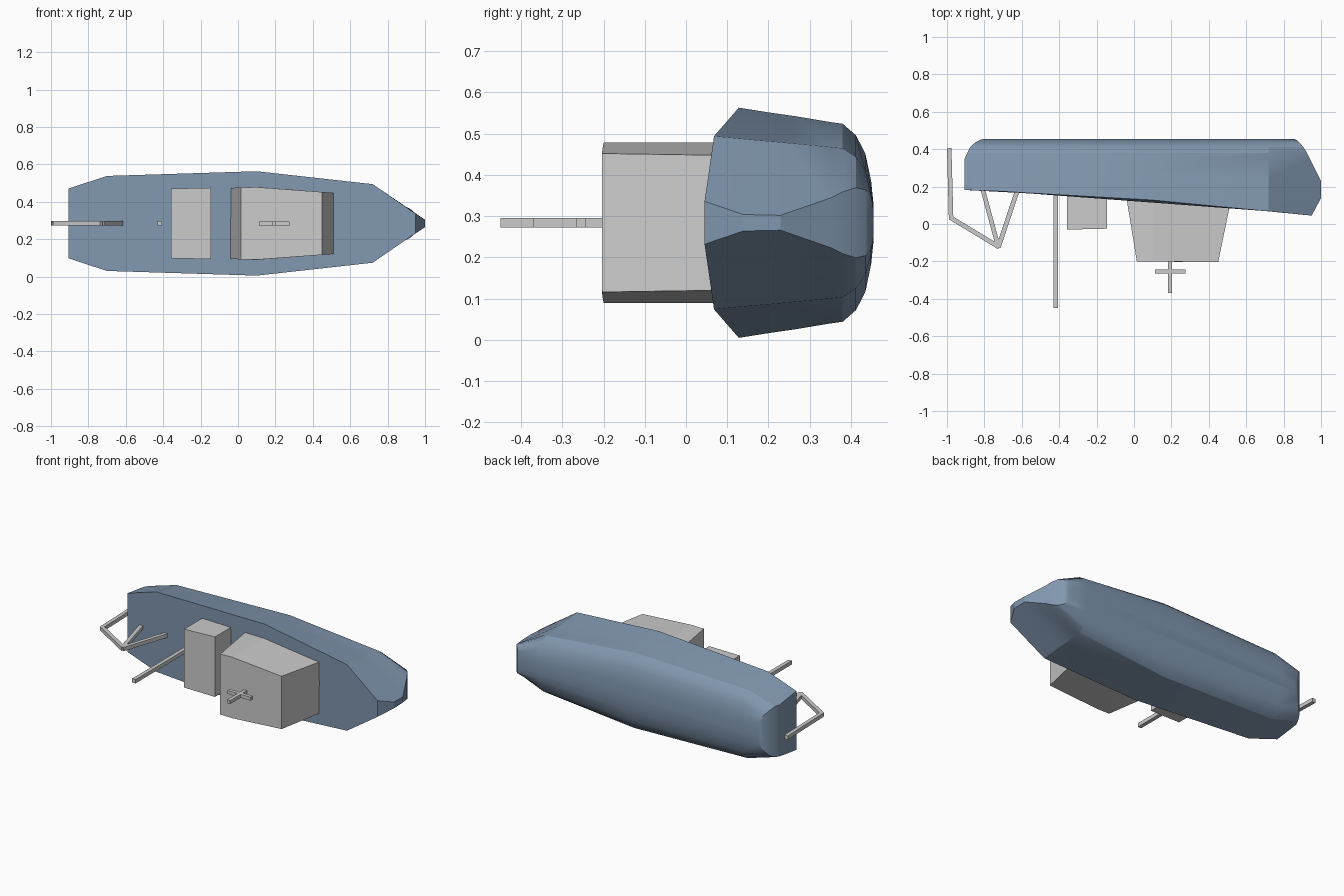
import bpy, bmesh
from mathutils import Vector

if "Cube" in bpy.data.objects:
    bpy.data.objects.remove(bpy.data.objects["Cube"])

ZC = 0.284  # centre plane of the boat, which lies on its side with the deck facing -y


def mesh_object(name, bm):
    bmesh.ops.recalc_face_normals(bm, faces=bm.faces)
    me = bpy.data.meshes.new(name)
    bm.to_mesh(me)
    bm.free()
    ob = bpy.data.objects.new(name, me)
    bpy.context.collection.objects.link(ob)
    return ob


def loft(name, rings):
    """Skin closed rings of points and cap both ends."""
    bm = bmesh.new()
    loops = [[bm.verts.new(p) for p in ring] for ring in rings]
    n = len(loops[0])
    for a, b in zip(loops, loops[1:]):
        for i in range(n):
            j = (i + 1) % n
            bm.faces.new((a[i], a[j], b[j], b[i]))
    bm.faces.new(loops[0])
    bm.faces.new(loops[-1])
    return mesh_object(name, bm)


def mirrored(half):
    """Half outline of (x, y, half width) to a full ring about the centre plane."""
    return ([(x, y, ZC + w) for x, y, w in half] +
            [(x, y, ZC - w) for x, y, w in reversed(half)])


def rod(name, path, t=0.024):
    """Square bar following points in the centre plane."""
    rings = []
    pts = [Vector(p) for p in path]
    for i, p in enumerate(pts):
        dirs = [(b - a).normalized() for a, b in zip(pts, pts[1:])][max(0, i - 1):i + 1]
        d = sum(dirs, Vector((0, 0))).normalized()
        side = Vector((-d.y, d.x)) * t / 2 / max(0.3, d.dot(dirs[0]))
        rings.append([(p.x + s * side.x, p.y + s * side.y, ZC + k * t / 2)
                      for s, k in ((-1, -1), (1, -1), (1, 1), (-1, 1))])
    return loft(name, rings)


# Hull: stacked waterlines from deck edge to flat bottom
plan = [(-0.905, 0.187), (-0.70, 0.254), (0.10, 0.279), (0.72, 0.21)]
sheer = [0.182, 0.174, 0.128, 0.068, 0.045]
# (depth fraction or fixed y, width scale, stern x, bow x, bow half width)
layers = [
    (0.0, None, 1.00, -0.905, 0.95, 0.052),
    (0.28, None, 0.96, -0.905, 1.00, 0.020),
    (0.55, None, 0.925, -0.905, 1.00, 0.018),
    (None, 0.35, 0.875, -0.905, 0.94, 0.060),
    (None, 0.38, 0.86, -0.892, 0.925, 0.075),
    (None, 0.412, 0.76, -0.875, 0.905, 0.085),
    (None, 0.435, 0.60, -0.85, 0.885, 0.080),
    (None, 0.449, 0.36, -0.825, 0.87, 0.065),
    (None, 0.455, 0.15, -0.805, 0.855, 0.030),
]
rings = []
for frac, level, scale, stern, bow, bow_w in layers:
    pts = [(stern, plan[0][1] * scale)] + [(x, w * scale) for x, w in plan[1:]] + [(bow, bow_w)]
    half = []
    for (x, w), s in zip(pts, sheer):
        y = level if level is not None else s + (0.38 - s) * frac
        half.append((x, y, w))
    rings.append(mirrored(half))
hull = loft("hull", rings)
paint = bpy.data.materials.new("hull_paint")
paint.diffuse_color = (0.22, 0.31, 0.43, 1)
paint.use_nodes = True
paint.node_tree.nodes["Principled BSDF"].inputs["Base Color"].default_value = paint.diffuse_color
hull.data.materials.append(paint)
bpy.context.view_layer.objects.active = hull
hull.select_set(True)
bpy.ops.object.shade_smooth_by_angle(angle=0.44)

# Forward wheelhouse with sloped ends
loft("wheelhouse", [
    mirrored([(-0.042, 0.15, 0.190), (0.10, 0.15, 0.195), (0.517, 0.12, 0.163)]),
    mirrored([(0.015, -0.200, 0.192), (0.10, -0.200, 0.194), (0.45, -0.204, 0.168)]),
])

# Aft deckhouse
loft("deckhouse", [
    mirrored([(-0.358, 0.18, 0.186), (-0.145, 0.17, 0.191)]),
    mirrored([(-0.358, -0.030, 0.186), (-0.145, -0.025, 0.191)]),
])

# Masts and stern gantry
rod("aft_mast", [(-0.418, 0.20), (-0.418, -0.45)])
rod("roof_mast", [(0.193, -0.19), (0.193, -0.37)], 0.022)
rod("roof_crossbar", [(0.112, -0.254), (0.275, -0.254)], 0.022)
rod("gantry_leg_aft", [(-0.81, 0.19), (-0.725, -0.125)])
rod("gantry_leg_fore", [(-0.62, 0.19), (-0.725, -0.125)])
rod("gantry_boom", [(-0.72, -0.124), (-0.978, 0.032), (-0.988, 0.405)])
